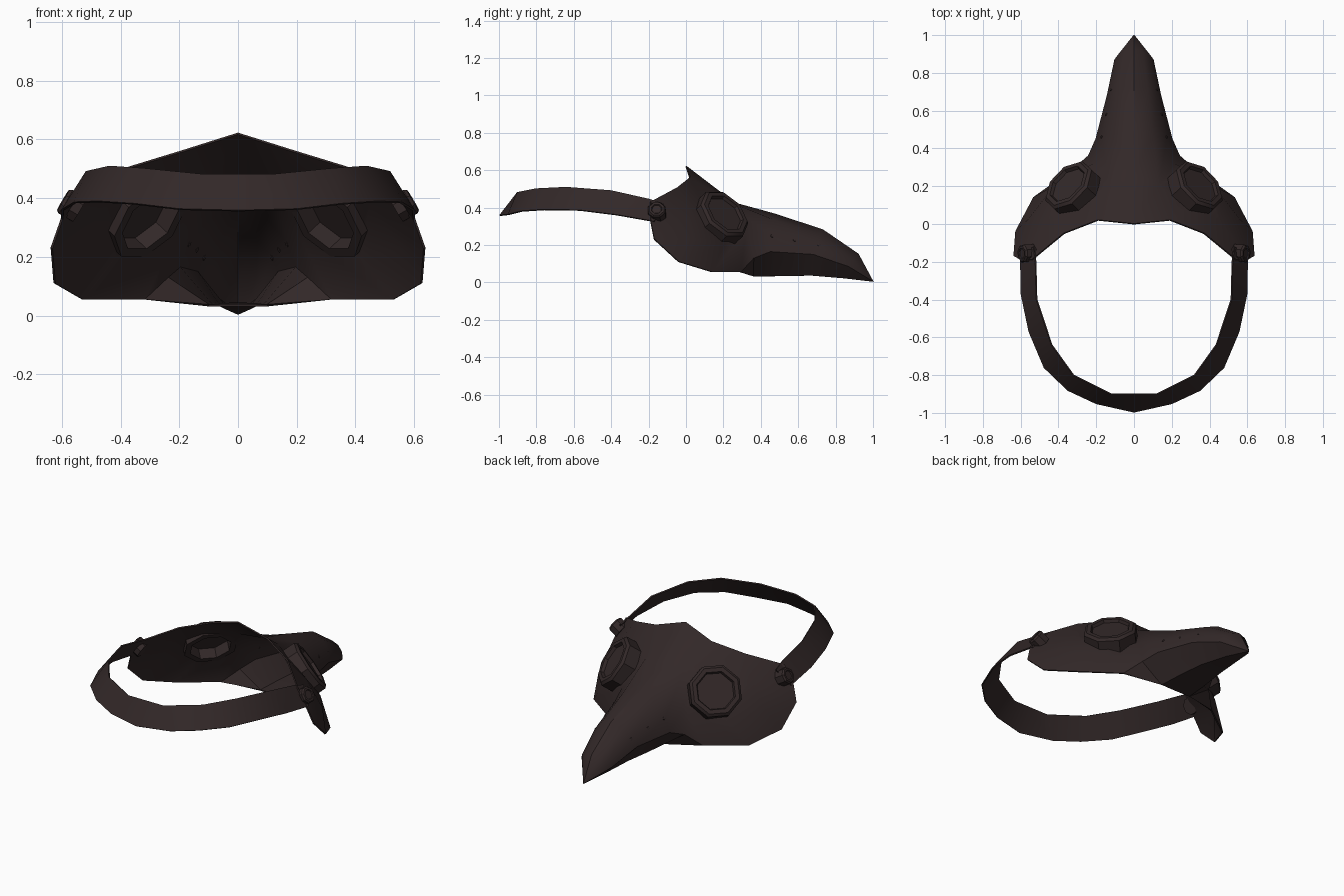
import bpy, bmesh, math
from mathutils import Vector, Matrix

cube = bpy.data.objects.get("Cube")
if cube:
    bpy.data.objects.remove(cube, do_unlink=True)

leather = bpy.data.materials.new("dark brown leather")
leather.use_nodes = True
brown = (0.032, 0.021, 0.021, 1)
leather.diffuse_color = brown
leather.node_tree.nodes["Principled BSDF"].inputs["Base Color"].default_value = brown


def add_object(name, bm):
    bmesh.ops.recalc_face_normals(bm, faces=bm.faces)
    mesh = bpy.data.meshes.new(name)
    bm.to_mesh(mesh)
    bm.free()
    mesh.materials.append(leather)
    obj = bpy.data.objects.new(name, mesh)
    bpy.context.collection.objects.link(obj)
    return obj


def finish(obj, angle=32):
    """Apply modifiers, then smooth while keeping hard edges."""
    bpy.ops.object.select_all(action='DESELECT')
    obj.select_set(True)
    bpy.context.view_layer.objects.active = obj
    for mod in list(obj.modifiers):
        bpy.ops.object.modifier_apply(modifier=mod.name)
    bpy.ops.object.shade_smooth_by_angle(angle=math.radians(angle))


def mirror(obj):
    mod = obj.modifiers.new("mirror", 'MIRROR')
    mod.use_clip = True
    mod.merge_threshold = 0.001


def thicken(obj, thickness):
    mod = obj.modifiers.new("thickness", 'SOLIDIFY')
    mod.thickness = thickness
    mod.offset = 0


def lathe(bm, profile, centre, axis, sides=8):
    """Spin (radius, height) points into a faceted solid along an axis."""
    turn = Vector(axis).normalized().to_track_quat('Z', 'Y').to_matrix().to_4x4()
    place = Matrix.Translation(centre) @ turn
    rings = []
    for r, h in profile:
        ring = []
        for i in range(1 if r == 0 else sides):
            a = math.tau * (i + 0.5) / sides
            ring.append(bm.verts.new(place @ Vector((r * math.cos(a), r * math.sin(a), h))))
        rings.append(ring)
    for low, high in zip(rings, rings[1:]):
        for i in range(sides):
            j = (i + 1) % sides
            corners = [low[i % len(low)], low[j % len(low)], high[j % len(high)], high[i % len(high)]]
            bm.faces.new(list(dict.fromkeys(corners)))


# Mask shell: left half, named by ridge, edge, face, shoulder, side, crease, under, middle
points = dict(
    R0=(0, 0, .62), R1=(0, .17, .49), R2=(0, .27, .42), R3=(0, .47, .365),
    R4=(0, .73, .28), R5=(0, .92, .15), TIP=(0, 1, .005),
    E1=(.19, .02, .56), E2=(.37, -.05, .505), E3=(.54, -.19, .43), E4=(.6, -.19, .33),
    E5=(.635, -.17, .23), E6=(.625, -.04, .11), E7=(.53, .14, .055), E8=(.32, .29, .055),
    F1=(.13, .2, .44), F2=(.21, .32, .28), F3=(.42, .2, .2), F4=(.45, .02, .38), F5=(.56, .02, .23),
    S3=(.1, .46, .335), S4=(.07, .72, .255), S5=(.045, .91, .14),
    T3=(.17, .45, .25), T4=(.12, .71, .2), T5=(.085, .89, .115),
    C2=(.24, .36, .13), C3=(.2, .45, .165), C4=(.14, .68, .15), C5=(.1, .87, .085),
    U2=(.1, .36, .035), U3=(.09, .5, .037), U4=(.07, .67, .04), U5=(.04, .85, .025),
    M2=(0, .36, .035), M3=(0, .5, .037), M4=(0, .67, .04), M5=(0, .85, .025))
patches = ["R0 E1 F1 R1", "R1 F1 R2", "R2 F1 S3 R3", "E1 E2 F4 F1", "E2 E3 E4 F4",
           "F4 E4 E5 F5", "F4 F5 F3", "F5 E5 E6", "F3 F5 E6 E7", "F2 F3 E7 E8",
           "F1 F4 F3 F2", "F1 F2 T3 S3", "F2 E8 C2", "F2 C2 C3 T3", "E8 U2 C2", "C2 U2 U3 C3",
           "M2 M3 U3 U2"]
# Beak strips run between neighbouring lengthwise lines and close at the tip
for a, b in ("RS", "ST", "TC", "CU", "UM"):
    for i in (3, 4):
        patches.append(f"{a}{i} {b}{i} {b}{i + 1} {a}{i + 1}")
    patches.append(f"{a}5 {b}5 TIP")
bm = bmesh.new()
verts = {key: bm.verts.new(co) for key, co in points.items()}
for patch in patches:
    bm.faces.new([verts[key] for key in patch.split()])
mask = add_object("mask_shell", bm)
mirror(mask)
thicken(mask, 0.008)

# Eye openings
eye, eye_axis = Vector((.325, .185, .345)), Vector((.6, .57, .56))
bm = bmesh.new()
for side in (1, -1):
    flip = Vector((side, 1, 1))
    lathe(bm, [(0, -.15), (.122, -.15), (.122, .1), (0, .1)], eye * flip, eye_axis * flip)
cutter = add_object("eye_cutter", bm)
cutter.hide_render = True
cut = mask.modifiers.new("eye openings", 'BOOLEAN')
cut.object = cutter
cut.operation = 'DIFFERENCE'
cut.solver = 'EXACT'
finish(mask)
bpy.data.objects.remove(cutter, do_unlink=True)

# Goggles, strap buttons and beak rivets
goggle = [(0, .032), (.108, .032), (.115, .05), (.14, .05), (.155, .036), (.155, -.045),
          (.12, -.045), (.12, .02), (0, .02)]
button = [(0, .03), (.026, .03), (.03, .036), (.042, .036), (.05, .026), (.05, -.03), (0, -.03)]
rivet = [(0, .006), (.008, .004), (.011, -.008), (0, -.008)]
fittings = [("goggle", goggle, eye, eye_axis),
            ("strap_button", button, (.565, -.155, .375), (.85, -.05, .5)),
            ("beak_rivet_rear", rivet, (.171, .46, .247), (.85, .3, .4)),
            ("beak_rivet_middle", rivet, (.146, .58, .225), (.85, .3, .4)),
            ("beak_rivet_front", rivet, (.12, .71, .2), (.85, .3, .4))]
for name, profile, centre, axis in fittings:
    for label, side in (("left", 1), ("right", -1)):
        flip = Vector((side, 1, 1))
        bm = bmesh.new()
        lathe(bm, profile, Vector(centre) * flip, Vector(axis) * flip)
        finish(add_object(f"{label}_{name}", bm))

# Head strap: upper and lower edges of a flared band
upper = [(0, -.9, .48), (.12, -.9, .48), (.32, -.8, .5), (.435, -.64, .508),
         (.515, -.4, .49), (.52, -.2, .445), (.53, -.12, .42)]
lower = [(0, -.995, .357), (.2, -.95, .362), (.35, -.88, .38), (.475, -.76, .388),
         (.555, -.57, .385), (.597, -.37, .36), (.6, -.17, .325)]
bm = bmesh.new()
top = [bm.verts.new(p) for p in upper]
bottom = [bm.verts.new(p) for p in lower]
for i in range(len(top) - 1):
    bm.faces.new((top[i], top[i + 1], bottom[i + 1], bottom[i]))
strap = add_object("head_strap", bm)
mirror(strap)
thicken(strap, 0.008)
finish(strap)
